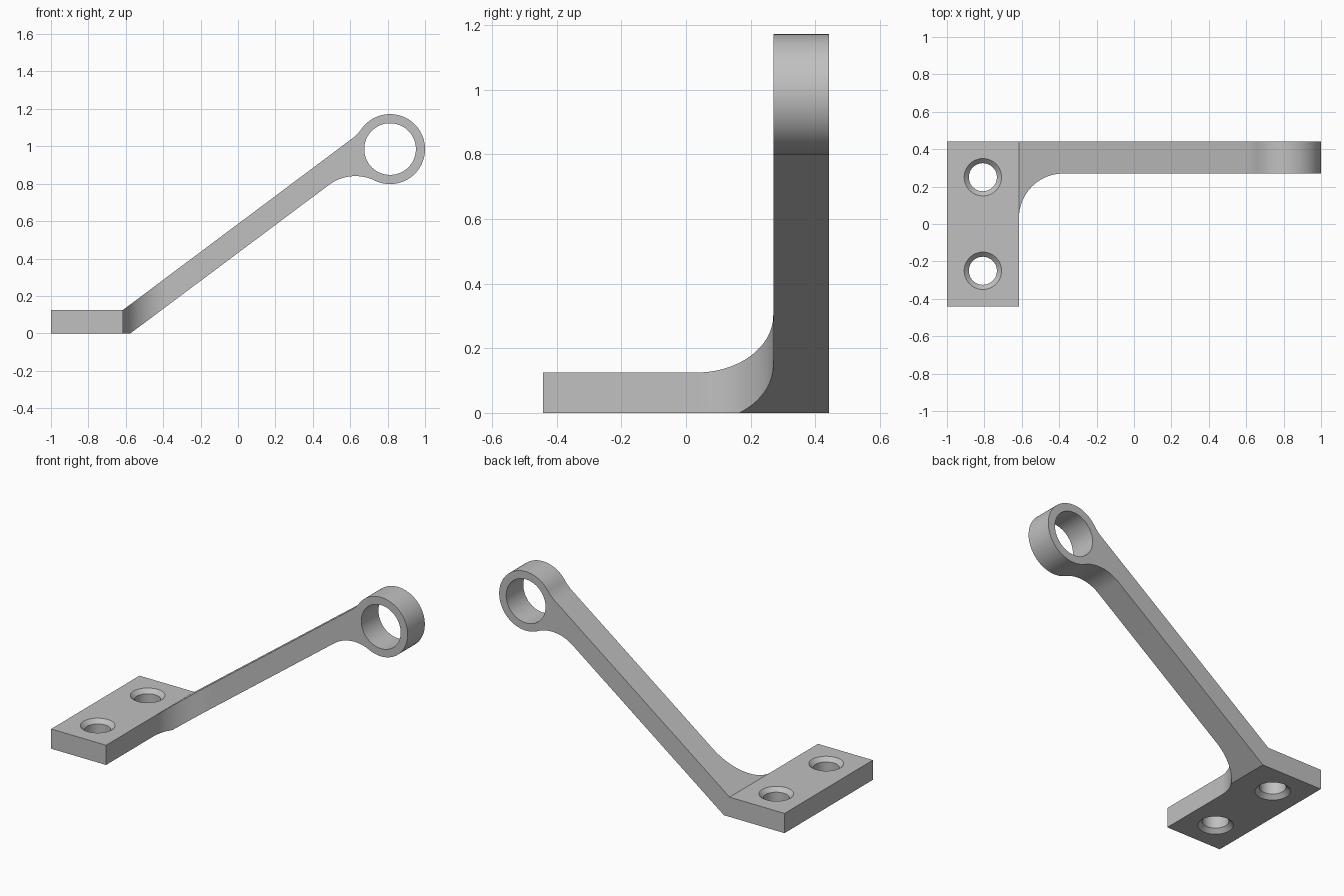
import bpy, bmesh
from math import pi, cos, sin, atan2, sqrt
from mathutils import Vector

if "Cube" in bpy.data.objects:
    bpy.data.objects.remove(bpy.data.objects["Cube"], do_unlink=True)

grey = bpy.data.materials.new("plain grey")
grey.use_nodes = True
grey.diffuse_color = (0.53, 0.53, 0.53, 1)
grey.node_tree.nodes["Principled BSDF"].inputs["Base Color"].default_value = grey.diffuse_color

HALF_Y, ARM_Y = 0.442, 0.27           # plate half depth, front face of arm
PLATE_X, PLATE_Z = -0.615, 0.125      # plate end and thickness
FILLET = 0.237
EYE, EYE_R, BORE_R = Vector((0.813, 0.985)), 0.187, 0.138


def arc(c, r, a0, a1, n):
    return [Vector((c[0] + r * cos(a0 + (a1 - a0) * i / n),
                    c[1] + r * sin(a0 + (a1 - a0) * i / n))) for i in range(n + 1)]


def angle(v):
    return atan2(v.y, v.x)


def prism(name, pts, lo, hi, axis):
    """Extrude a closed outline along y or z."""
    bm = bmesh.new()
    place = (lambda p, t: (p[0], t, p[1])) if axis == "y" else (lambda p, t: (p[0], p[1], t))
    face = bm.faces.new([bm.verts.new(place(p, lo)) for p in pts])
    new = bmesh.ops.extrude_face_region(bm, geom=[face])["geom"]
    shift = Vector(place((0, 0), hi - lo))
    bmesh.ops.translate(bm, vec=shift, verts=[g for g in new if isinstance(g, bmesh.types.BMVert)])
    return finish(name, bm)


def finish(name, bm):
    bmesh.ops.recalc_face_normals(bm, faces=bm.faces)
    mesh = bpy.data.meshes.new(name)
    bm.to_mesh(mesh)
    bm.free()
    mesh.materials.append(grey)
    obj = bpy.data.objects.new(name, mesh)
    bpy.context.collection.objects.link(obj)
    return obj


def combine(obj, tool, operation):
    """Apply a boolean, then discard the tool."""
    mod = obj.modifiers.new("cut", "BOOLEAN")
    mod.operation, mod.object, mod.solver = operation, tool, "EXACT"
    bpy.context.view_layer.update()
    mesh = bpy.data.meshes.new_from_object(obj.evaluated_get(bpy.context.evaluated_depsgraph_get()))
    obj.modifiers.clear()
    obj.data = mesh
    bpy.data.objects.remove(tool, do_unlink=True)


def eye_fillet(start, normal):
    """Concave arc from the straight arm edge to the eye; returns points and contact."""
    h = (EYE - start).dot(normal)
    s = sqrt((EYE_R + FILLET) ** 2 - (FILLET - h) ** 2)
    tangent = EYE - normal * h - along * s
    centre = tangent + normal * FILLET
    contact = EYE + (centre - EYE) * EYE_R / (EYE_R + FILLET)
    a0 = angle(tangent - centre)
    turn = (angle(contact - centre) - a0 + pi) % (2 * pi) - pi
    return arc(centre, FILLET, a0, a0 + turn, 24), contact


# Side outline: flat plate, sloping arm and eye
along = Vector((0.801, 0.599)).normalized()
low_start, top_start = Vector((-0.575, 0)), Vector((PLATE_X, PLATE_Z))
down = Vector((along.y, -along.x))
low, low_end = eye_fillet(low_start, down)
top, top_end = eye_fillet(top_start, -down)
a0 = angle(low_end - EYE)
sweep = (angle(top_end - EYE) - a0) % (2 * pi)
rim = arc(EYE, EYE_R, a0, a0 + sweep, 80)
side = [(-1, 0), low_start] + low + rim[1:-1] + top[::-1] + [top_start, (-1, PLATE_Z)]
bracket = prism("bracket", side, -HALF_Y, HALF_Y, "y")

# Plan outline: wide plate with a rounded inner corner into the narrow arm
corner = arc((PLATE_X + FILLET, ARM_Y - FILLET), FILLET, pi, pi / 2, 28)
plan = [(-1.1, -0.6), (PLATE_X, -0.6)] + corner + [(1.1, ARM_Y), (1.1, 0.6), (-1.1, 0.6)]
combine(bracket, prism("plan_cutter", plan, -0.2, 1.4, "z"), "INTERSECT")

# Bore through the eye
bore = arc(EYE, BORE_R, 0, 2 * pi, 96)[:-1]
combine(bracket, prism("bore_cutter", bore, 0, 0.7, "y"), "DIFFERENCE")

# Screw holes, chamfered at both ends
for y in (-0.25, 0.25):
    bm = bmesh.new()
    rings = []
    for r, z in ((0.11, -0.01), (0.075, 0.025), (0.075, PLATE_Z - 0.025), (0.11, PLATE_Z + 0.01)):
        rings.append([bm.verts.new((*p, z)) for p in arc((-0.808, y), r, 0, 2 * pi, 64)[:-1]])
    for a, b in zip(rings, rings[1:]):
        for i in range(64):
            j = (i + 1) % 64
            bm.faces.new((a[i], a[j], b[j], b[i]))
    bm.faces.new(rings[0])
    bm.faces.new(rings[-1])
    combine(bracket, finish("screw_cutter", bm), "DIFFERENCE")

bpy.ops.object.select_all(action="DESELECT")
bracket.select_set(True)
bpy.context.view_layer.objects.active = bracket
bpy.ops.object.shade_smooth_by_angle(angle=0.4)
